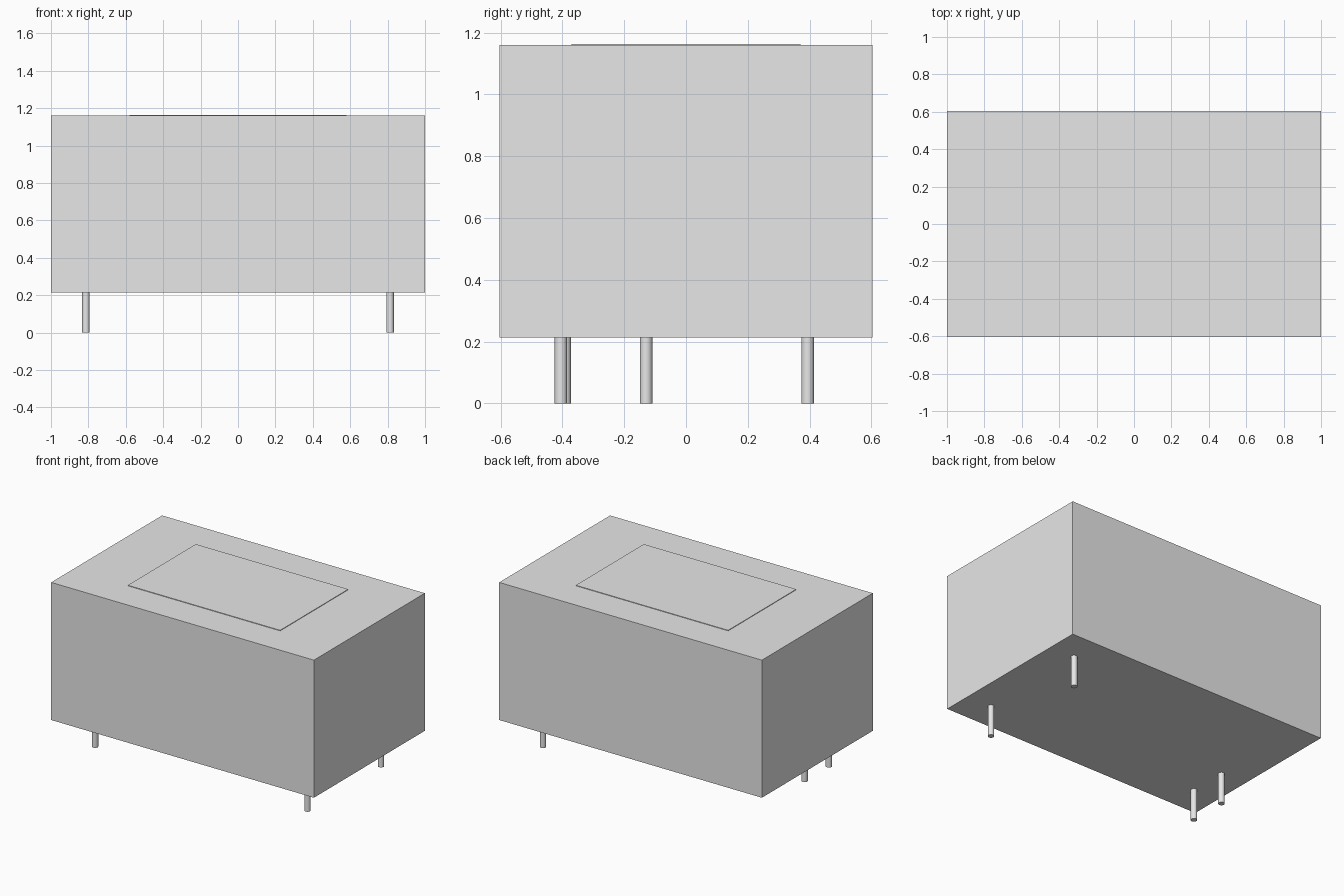
import bpy
import math

cube = bpy.data.objects.get("Cube")
if cube:
    bpy.data.objects.remove(cube, do_unlink=True)

# Single plain grey for every part
grey = bpy.data.materials.new("light_grey")
grey.use_nodes = True
colour = (0.8, 0.8, 0.8, 1)
grey.diffuse_color = colour
grey.node_tree.nodes["Principled BSDF"].inputs["Base Color"].default_value = colour

BODY_BOTTOM = 0.213
BODY_TOP = 1.16


def box(name, width, depth, bottom, top):
    bpy.ops.mesh.primitive_cube_add(size=1, location=(0, 0, (bottom + top) / 2))
    obj = bpy.context.object
    obj.name = name
    obj.scale = (width, depth, top - bottom)
    bpy.ops.object.transform_apply(location=False, rotation=False, scale=True)
    obj.data.materials.append(grey)


def pin(name, x, y):
    bpy.ops.mesh.primitive_cylinder_add(
        vertices=32, radius=0.02, depth=BODY_BOTTOM, location=(x, y, BODY_BOTTOM / 2))
    obj = bpy.context.object
    obj.name = name
    obj.data.materials.append(grey)
    bpy.ops.object.shade_smooth_by_angle(angle=math.radians(40))


# Housing and the thin raised label plate on its top
box("housing", 2.0, 1.206, BODY_BOTTOM, BODY_TOP)
box("top_plate", 1.16, 0.74, BODY_TOP, BODY_TOP + 0.004)

# Four terminal pins, unevenly spaced on the two ends
pin("left_front_pin", 0.813, -0.405)
pin("left_back_pin", 0.813, 0.394)
pin("right_front_pin", -0.813, -0.393)
pin("right_middle_pin", -0.813, -0.129)
